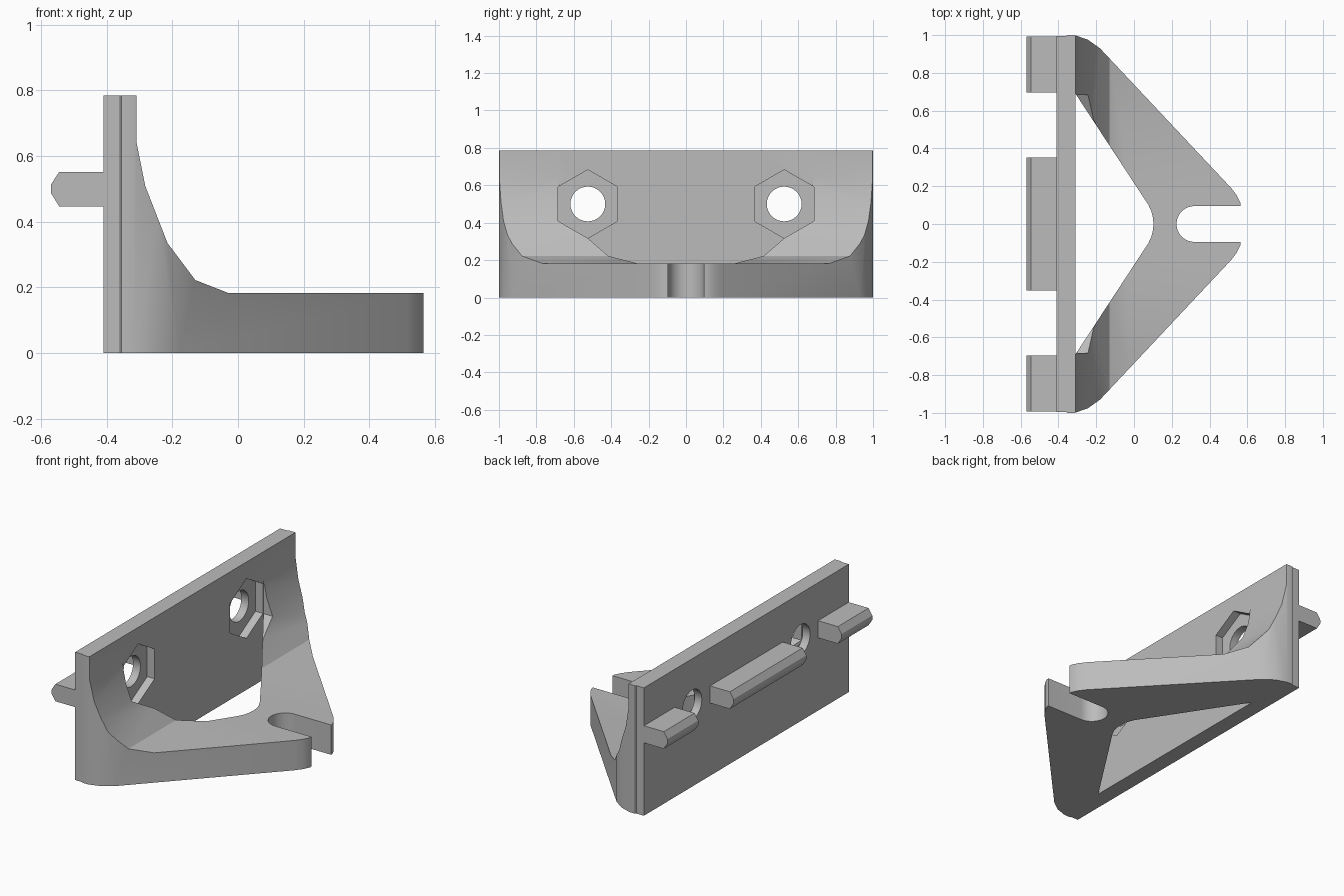
import bpy, bmesh, math
from mathutils import Vector

cube = bpy.data.objects.get("Cube")
if cube:
    bpy.data.objects.remove(cube, do_unlink=True)

grey = bpy.data.materials.new("light_grey")
grey.use_nodes = True
grey.diffuse_color = (0.5, 0.5, 0.5, 1)
grey.node_tree.nodes["Principled BSDF"].inputs["Base Color"].default_value = (0.5, 0.5, 0.5, 1)


def prism(name, points, axis, low, high):
    """Extrude a closed 2D outline along one axis from low to high."""
    place = {"x": lambda a, b, h: (h, a, b),
             "y": lambda a, b, h: (a, h, b),
             "z": lambda a, b, h: (a, b, h)}[axis]
    bm = bmesh.new()
    face = bm.faces.new([bm.verts.new(place(a, b, low)) for a, b in points])
    moved = bmesh.ops.extrude_face_region(bm, geom=[face])["geom"]
    offset = Vector(place(0, 0, high - low))
    bmesh.ops.translate(bm, vec=offset, verts=[v for v in moved if isinstance(v, bmesh.types.BMVert)])
    bmesh.ops.recalc_face_normals(bm, faces=bm.faces)
    mesh = bpy.data.meshes.new(name)
    bm.to_mesh(mesh)
    bm.free()
    mesh.materials.append(grey)
    obj = bpy.data.objects.new(name, mesh)
    bpy.context.collection.objects.link(obj)
    return obj


def combine(target, tool, operation):
    """Apply a boolean and discard the tool."""
    mod = target.modifiers.new("cut", "BOOLEAN")
    mod.operation, mod.solver, mod.object = operation, "EXACT", tool
    bpy.context.view_layer.objects.active = target
    bpy.ops.object.modifier_apply(modifier=mod.name)
    bpy.data.objects.remove(tool, do_unlink=True)


def mirrored(half):
    """Complete an outline by reflecting it across y = 0."""
    return half + [(x, -y) for x, y in reversed(half) if y != 0]


def ring(cx, cy, radius, count, start=0.0):
    return [(cx + radius * math.cos(start + math.tau * i / count),
             cy + radius * math.sin(start + math.tau * i / count)) for i in range(count)]


# Bracket: curved side profile trimmed to the tapered plan
side = [(-0.41, 0), (0.6, 0), (0.6, 0.183), (-0.03, 0.183), (-0.13, 0.222),
        (-0.215, 0.335), (-0.283, 0.51), (-0.31, 0.645), (-0.31, 0.785), (-0.41, 0.785)]
bracket = prism("bracket", side, "y", -1.1, 1.1)

slot_end = [(0.32 - 0.095 * math.sin(a), 0.095 * math.cos(a))
            for a in [math.pi / 2 * i / 8 for i in range(8)]] + [(0.225, 0)]
plan = [(-0.5, 0.994), (-0.36, 0.994), (-0.355, 1), (-0.315, 1), (-0.245, 0.976),
        (-0.18, 0.93), (0.515, 0.19), (0.545, 0.15), (0.565, 0.11), (0.565, 0.095)]
combine(bracket, prism("plan", mirrored(plan + slot_end), "z", -0.1, 1), "INTERSECT")

# Triangular opening between the arms
opening = [(-0.31, 0.69), (0.075, 0.103), (0.091, 0.07), (0.1, 0.035), (0.103, 0)]
combine(bracket, prism("opening", mirrored(opening), "z", -0.1, 1), "DIFFERENCE")

# Nut pockets and bolt holes
for y in (-0.525, 0.525):
    pocket = ring(y, 0.5, 0.183, 6, math.pi / 6)
    combine(bracket, prism("pocket", pocket, "x", -0.36, 0.3), "DIFFERENCE")
    combine(bracket, prism("hole", ring(y, 0.5, 0.093, 32), "x", -0.6, 0), "DIFFERENCE")

# Rear locating tabs with bevelled tips
tab = [(-0.4, 0.447), (-0.545, 0.447), (-0.57, 0.487), (-0.57, 0.513), (-0.545, 0.552), (-0.4, 0.552)]
tabs = [prism("right_tab", tab, "y", -0.993, -0.695),
        prism("middle_tab", tab, "y", -0.353, 0.353),
        prism("left_tab", tab, "y", 0.695, 0.993)]

# Smooth the curves, keep the corners sharp
bpy.ops.object.select_all(action="DESELECT")
for obj in [bracket] + tabs:
    obj.select_set(True)
bpy.context.view_layer.objects.active = bracket
bpy.ops.object.shade_smooth_by_angle(angle=math.radians(30))
